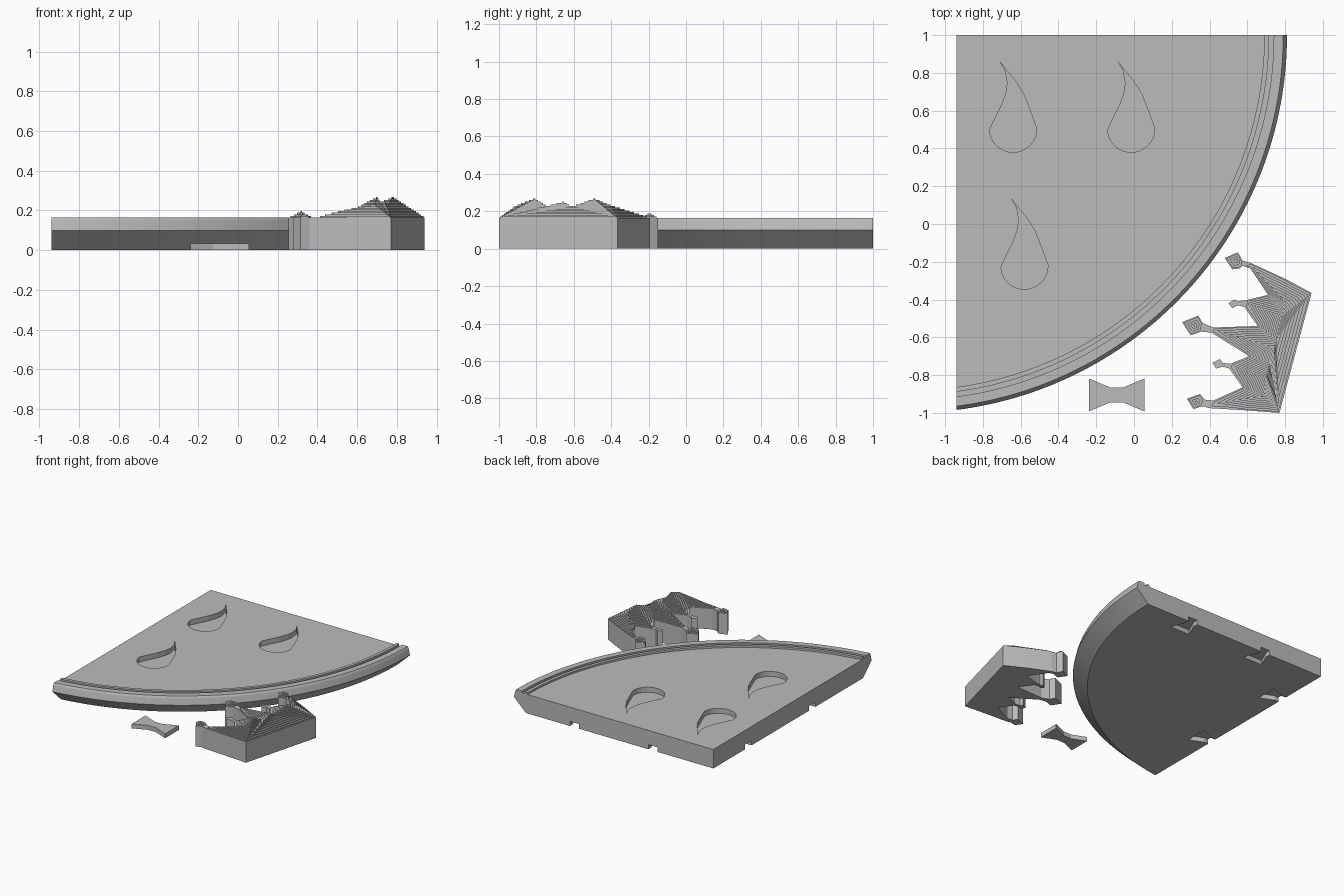
import bpy, bmesh, math
from mathutils import Vector
from mathutils.geometry import delaunay_2d_cdt

if "Cube" in bpy.data.objects:
    bpy.data.objects.remove(bpy.data.objects["Cube"], do_unlink=True)

grey = bpy.data.materials.new("plain grey")
grey.use_nodes = True
grey.diffuse_color = (0.5, 0.5, 0.5, 1)
grey.node_tree.nodes["Principled BSDF"].inputs["Base Color"].default_value = (0.5, 0.5, 0.5, 1)


def finish(name, bm):
    bmesh.ops.recalc_face_normals(bm, faces=bm.faces)
    mesh = bpy.data.meshes.new(name)
    bm.to_mesh(mesh)
    bm.free()
    mesh.materials.append(grey)
    ob = bpy.data.objects.new(name, mesh)
    bpy.context.collection.objects.link(ob)
    return ob


def add_prism(bm, pts, z0, z1):
    low = [bm.verts.new((x, y, z0)) for x, y in pts]
    high = [bm.verts.new((x, y, z1)) for x, y in pts]
    bm.faces.new(low[::-1])
    bm.faces.new(high)
    n = len(pts)
    for i in range(n):
        j = (i + 1) % n
        bm.faces.new((low[i], low[j], high[j], high[i]))


def prism(name, pts, z0, z1):
    bm = bmesh.new()
    add_prism(bm, pts, z0, z1)
    return finish(name, bm)


def cut(target, cutter):
    cutter.hide_render = True
    mod = target.modifiers.new("cut", "BOOLEAN")
    mod.operation = "DIFFERENCE"
    mod.solver = "EXACT"
    mod.object = cutter
    bpy.context.view_layer.objects.active = target
    bpy.ops.object.modifier_apply(modifier=mod.name)
    bpy.data.objects.remove(cutter, do_unlink=True)


# Quarter plate: rim profile swept round the curved side
LEFT, BACK, CX, SEG = -0.94, 1.0, -1.19, 72
profile = [(1.895, 0), (2.0, 0.10), (1.993, 0.13), (1.988, 0.15), (1.98, 0.165),
           (1.93, 0.165), (1.93, 0.15), (1.905, 0.15), (1.905, 0.165),
           (1.88, 0.165), (1.88, 0.15)]
bm = bmesh.new()
rings = []
for r, z in profile:
    start = -math.acos((LEFT - CX) / r)
    angles = [start * (1 - i / SEG) for i in range(SEG + 1)]
    rings.append([bm.verts.new((CX + r * math.cos(a), BACK + r * math.sin(a), z))
                  for a in angles])
for a, b in zip(rings, rings[1:]):
    for i in range(SEG):
        bm.faces.new((a[i], a[i + 1], b[i + 1], b[i]))
low = bm.verts.new((LEFT, BACK, 0))
high = bm.verts.new((LEFT, BACK, profile[-1][1]))
bm.faces.new([low] + rings[0])
bm.faces.new([high] + rings[-1])
for end in (0, -1):
    bm.faces.new([low] + [ring[end] for ring in rings] + [high])
plate = finish("quarter_plate", bm)

# Teardrop recesses in the plate top
left_side = [(-0.07, 0.36), (-0.04, 0.31), (-0.03, 0.25), (-0.035, 0.20),
             (-0.06, 0.13), (-0.10, 0.05)]
right_side = [(0.125, 0.005), (0.09, 0.10), (0.055, 0.19), (0.01, 0.26), (-0.04, 0.32)]
bowl = [(0.124 * math.cos(a), 0.12 * math.sin(a))
        for a in (math.pi * (1 + i / 16) for i in range(16))]
drop = left_side + bowl + right_side
for x, y in ((-0.64, 0.5), (-0.015, 0.5), (-0.58, -0.225)):
    cut(plate, prism("drop_cutter", [(x + u, y + v) for u, v in drop], 0.11, 0.3))

# Bow-tie joint key, and matching slots under the straight sides
bow = [(-0.147, 0.087), (-0.035, 0.04), (0.035, 0.04), (0.147, 0.087)]
bow += [(x, -y) for x, y in reversed(bow)]
prism("joint_key", [(x - 0.092, y - 0.905) for x, y in bow], 0, 0.035)
for x in (-0.41, 0.28):
    cut(plate, prism("slot_cutter", [(x + v, BACK + u) for u, v in bow], -0.05, 0.037))
for y in (0.56, -0.24):
    cut(plate, prism("slot_cutter", [(LEFT + u, y + v) for u, v in bow], -0.05, 0.037))

# Spiked block: outline with five knobbed points
outline = [(0.77, -1.0), (0.94, -0.365), (0.80, -0.29), (0.615, -0.205),
           (0.575, -0.195), (0.55, -0.15), (0.48, -0.18), (0.52, -0.24),
           (0.56, -0.235), (0.575, -0.222), (0.615, -0.235), (0.71, -0.375),
           (0.60, -0.402), (0.55, -0.41), (0.53, -0.40), (0.50, -0.42),
           (0.52, -0.445), (0.55, -0.43), (0.585, -0.44), (0.655, -0.54),
           (0.42, -0.548), (0.365, -0.525), (0.34, -0.485), (0.255, -0.52),
           (0.30, -0.59), (0.355, -0.57), (0.41, -0.575), (0.61, -0.70),
           (0.51, -0.74), (0.47, -0.735), (0.455, -0.715), (0.415, -0.735),
           (0.435, -0.765), (0.47, -0.755), (0.505, -0.765), (0.575, -0.865),
           (0.42, -0.935), (0.375, -0.93), (0.35, -0.90), (0.28, -0.925),
           (0.315, -0.98), (0.36, -0.965), (0.40, -0.975), (0.57, -0.985)]
BASE = 0.165
spine = [(0.69, -0.91, 0.23), (0.70, -0.81, 0.268), (0.72, -0.73, 0.22),
         (0.74, -0.655, 0.25), (0.755, -0.61, 0.225), (0.78, -0.49, 0.268),
         (0.80, -0.41, 0.235)]
necks = [(0.43, -0.95, 0.175), (0.53, -0.755, 0.175), (0.43, -0.56, 0.175),
         (0.61, -0.42, 0.18), (0.62, -0.22, 0.175)]
knobs = [(0.33, -0.94, 0.188), (0.32, -0.54, 0.195), (0.54, -0.195, 0.192)]

# Sloping roof surface, later sliced into fine steps
points = [(x, y, BASE) for x, y in outline] + spine + necks + knobs
n, s = len(outline), len(spine)
edges = [(n + i, n + i + 1) for i in range(s - 1)]
edges += [(n + p, n + s + k) for k, p in enumerate((0, 1, 3, 5, 6))]
result = delaunay_2d_cdt([Vector(p[:2]) for p in points], edges, [list(range(n))], 1, 1e-5)
roof = bmesh.new()
verts = [roof.verts.new((v.x, v.y, points[src[0]][2] if src else BASE))
         for v, src in zip(result[0], result[3])]
for tri in result[2]:
    roof.faces.new([verts[i] for i in tri])

block = bmesh.new()
add_prism(block, outline, 0, BASE)
STEP = 0.008
for k in range(13):
    level = BASE + k * STEP
    layer = roof.copy()
    bmesh.ops.bisect_plane(layer, geom=layer.verts[:] + layer.edges[:] + layer.faces[:],
                           plane_co=(0, 0, level + STEP / 2), plane_no=(0, 0, 1),
                           clear_inner=True)
    for v in layer.verts:
        v.co.z = level + STEP
    bmesh.ops.recalc_face_normals(layer, faces=layer.faces)
    tops = {v: block.verts.new(v.co) for v in layer.verts}
    bottoms = {}
    for f in layer.faces:
        face = block.faces.new([tops[v] for v in f.verts])
    for e in layer.edges:
        if len(e.link_faces) == 1:
            a, b = e.link_loops[0].vert, e.link_loops[0].link_loop_next.vert
            for v in (a, b):
                if v not in bottoms:
                    bottoms[v] = block.verts.new((v.co.x, v.co.y, level))
            block.faces.new((tops[b], tops[a], bottoms[a], bottoms[b]))
    layer.free()
roof.free()
finish("spiked_block", block)
